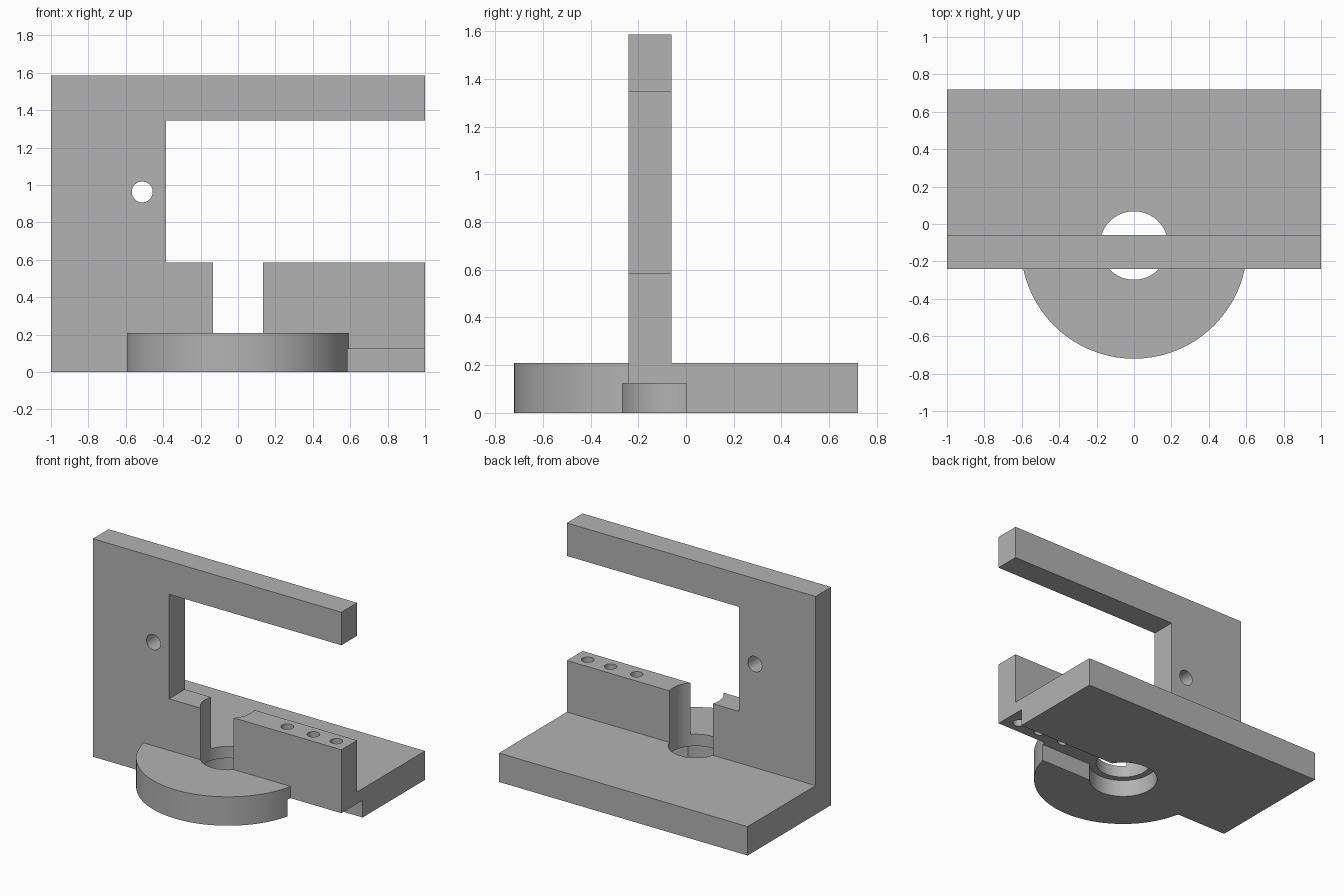
import bpy, bmesh, math
from mathutils import Matrix

cube = bpy.data.objects.get("Cube")
if cube:
    bpy.data.objects.remove(cube, do_unlink=True)

grey = bpy.data.materials.new("plain grey")
grey.use_nodes = True
grey.diffuse_color = (0.45, 0.45, 0.45, 1)
grey.node_tree.nodes["Principled BSDF"].inputs["Base Color"].default_value = grey.diffuse_color

WALL_FRONT, WALL_BACK = -0.24, -0.06
BORE_Y, DISC_R = -0.115, 0.605
BASE_TOP, SLOT_TOP = 0.21, 0.124


def add_object(name, bm):
    bmesh.ops.recalc_face_normals(bm, faces=bm.faces)
    mesh = bpy.data.meshes.new(name)
    bm.to_mesh(mesh)
    bm.free()
    mesh.materials.append(grey)
    obj = bpy.data.objects.new(name, mesh)
    bpy.context.collection.objects.link(obj)
    return obj


def prism(name, points, offset):
    """Extrude a closed outline along an offset vector."""
    bm = bmesh.new()
    face = bm.faces.new([bm.verts.new(p) for p in points])
    new = bmesh.ops.extrude_face_region(bm, geom=[face])["geom"]
    bmesh.ops.translate(bm, vec=offset, verts=[v for v in new if isinstance(v, bmesh.types.BMVert)])
    return add_object(name, bm)


def cylinder(name, radius, depth, centre, along_y=False, sides=64):
    bm = bmesh.new()
    turn = Matrix.Rotation(math.pi / 2 if along_y else 0, 4, "X")
    bmesh.ops.create_cone(bm, cap_ends=True, segments=sides, radius1=radius, radius2=radius,
                          depth=depth, matrix=Matrix.Translation(centre) @ turn)
    return add_object(name, bm)


def combine(target, tool, operation):
    """Apply a boolean and discard the tool."""
    tool.hide_render = True
    mod = target.modifiers.new(tool.name, "BOOLEAN")
    mod.operation, mod.object, mod.solver = operation, tool, "EXACT"
    bpy.context.view_layer.objects.active = target
    bpy.ops.object.modifier_apply(modifier=mod.name)
    bpy.data.objects.remove(tool, do_unlink=True)


# Base plate with the round apron at the front
start = math.asin((WALL_FRONT - BORE_Y) / DISC_R)
steps = 72
angles = [-math.pi - start + (math.pi + 2 * start) * i / steps for i in range(steps + 1)]
apron = [(DISC_R * math.cos(a), BORE_Y + DISC_R * math.sin(a), 0) for a in angles]
outline = [(-1, WALL_FRONT, 0)] + apron + [(1, WALL_FRONT, 0), (1, 0.72, 0), (-1, 0.72, 0)]
body = prism("bracket_body", outline, (0, 0, BASE_TOP))

# Upright C-shaped wall with the overhanging arm
profile = [(-1, 0.15), (1, 0.15), (1, 0.585), (-0.385, 0.585),
           (-0.385, 1.345), (1, 1.345), (1, 1.585), (-1, 1.585)]
wall = prism("upright_wall", [(x, WALL_FRONT, z) for x, z in profile],
             (0, WALL_BACK - WALL_FRONT, 0))
combine(body, wall, "UNION")

# Vertical bore and its wider recess underneath
combine(body, cylinder("bore", 0.183, 1.2, (0, BORE_Y, 0.4)), "DIFFERENCE")
combine(body, cylinder("recess", 0.23, 2 * SLOT_TOP, (0, BORE_Y, 0)), "DIFFERENCE")

# Underside channel from the recess to the right edge
channel = [(0, -0.267, -0.1), (1.1, -0.267, -0.1), (1.1, 0.003, -0.1), (0, 0.003, -0.1)]
combine(body, prism("channel", channel, (0, 0, SLOT_TOP + 0.1)), "DIFFERENCE")

# Three small holes down into the channel
for x in (0.5, 0.71, 0.895):
    combine(body, cylinder("small_hole", 0.042, 1.0, (x, -0.148, 0.4), sides=32), "DIFFERENCE")

# Cross hole in the column
combine(body, cylinder("column_hole", 0.056, 0.6, (-0.512, -0.15, 0.963), True, 32), "DIFFERENCE")

bpy.ops.object.select_all(action="DESELECT")
body.select_set(True)
bpy.context.view_layer.objects.active = body
bpy.ops.object.shade_smooth_by_angle(angle=math.radians(30))
